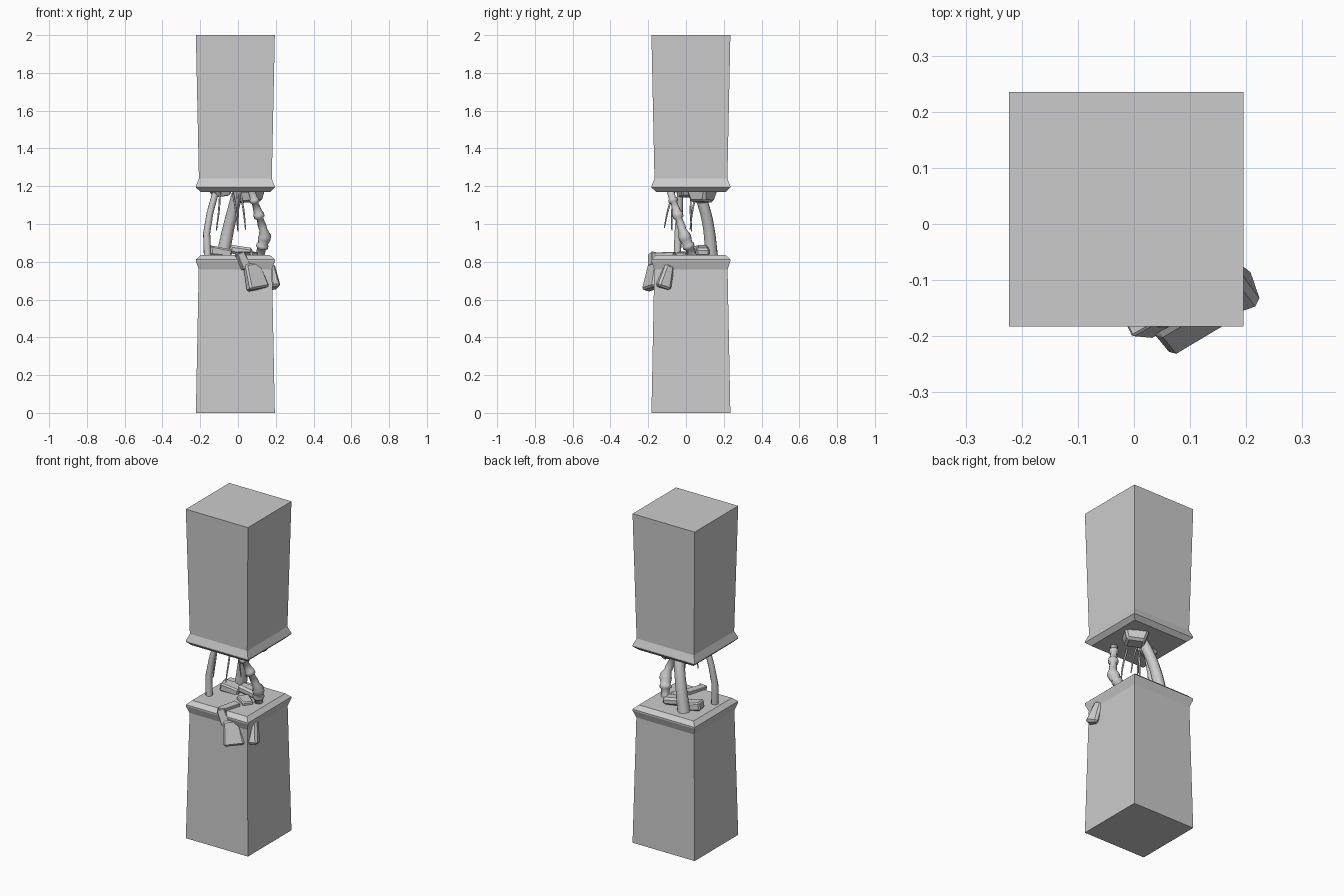
import bpy, bmesh
from mathutils import Vector

if "Cube" in bpy.data.objects:
    bpy.data.objects.remove(bpy.data.objects["Cube"])

CX, CY = -0.014, 0.026   # pillar axis


def make(name, bm):
    bmesh.ops.recalc_face_normals(bm, faces=bm.faces)
    me = bpy.data.meshes.new(name)
    bm.to_mesh(me)
    bm.free()
    ob = bpy.data.objects.new(name, me)
    bpy.context.collection.objects.link(ob)
    return ob


def loft(name, rings):
    """Skin a list of closed point rings and cap both ends."""
    bm = bmesh.new()
    vs = [[bm.verts.new(p) for p in r] for r in rings]
    n = len(vs[0])
    for a, b in zip(vs, vs[1:]):
        for i in range(n):
            j = (i + 1) % n
            bm.faces.new((a[i], a[j], b[j], b[i]))
    bm.faces.new(vs[0])
    bm.faces.new(vs[-1])
    return make(name, bm)


def pillar(name, profile):
    loft(name, [[(CX + sx * h, CY + sy * h, z) for sx, sy in
                 ((-1, -1), (1, -1), (1, 1), (-1, 1))] for h, z in profile])


def block(name, start, end, size0, size1, side, bevel=0.006):
    """Tapered block from start to end; sizes are (width along side, thickness)."""
    a, b = Vector(start), Vector(end)
    d = (b - a).normalized()
    s = Vector(side)
    s = (s - d * s.dot(d)).normalized()
    t = d.cross(s)
    rings = [[c + s * w * i / 2 + t * h * j / 2 for i, j in
              ((-1, -1), (1, -1), (1, 1), (-1, 1))]
             for c, (w, h) in ((a, size0), (b, size1))]
    ob = loft(name, rings)
    m = ob.modifiers.new("edge", 'BEVEL')
    m.width, m.segments = bevel, 1
    return ob


def tube(name, pts, radii, bezier=False):
    """Round tube through pts with a radius for each point."""
    cu = bpy.data.curves.new(name, 'CURVE')
    cu.dimensions = '3D'
    cu.bevel_depth, cu.bevel_resolution, cu.use_fill_caps = 1.0, 3, True
    if bezier:
        sp = cu.splines.new('BEZIER')
        sp.bezier_points.add(len(pts) - 1)
        sp.resolution_u = 5
        for p, co, r in zip(sp.bezier_points, pts, radii):
            p.co, p.radius = co, r
            p.handle_left_type = p.handle_right_type = 'AUTO'
    else:
        sp = cu.splines.new('POLY')
        sp.points.add(len(pts) - 1)
        for p, co, r in zip(sp.points, pts, radii):
            p.co, p.radius = (*co, 1), r
    ob = bpy.data.objects.new(name, cu)
    bpy.context.collection.objects.link(ob)
    return ob


# Two halves of the broken pillar
pillar("lower_pillar", [(.209, 0), (.194, .76), (.209, .803), (.209, .812), (.184, .835)])
pillar("upper_pillar", [(.184, 1.17), (.209, 1.193), (.209, 1.2), (.193, 1.24), (.209, 2)])

# Bent pipes between the halves
tube("thin_pipe", [(-.115, -.03, 1.18), (-.148, -.035, 1.06), (-.166, -.042, .95), (-.161, -.046, .83)],
     [.017, .018, .019, .02])
tube("thick_pipe", [(.0, .06, 1.18), (-.022, .095, 1.09), (-.05, .12, .98), (-.08, .135, .83)],
     [.028, .03, .031, .035], True)

# Jointed arm with ring collars
A, B, C = Vector((.07, -.085, 1.18)), Vector((.143, -.01, .94)), Vector((.115, .035, .83))
upper = [(0, .019), (.18, .02), (.2, .026), (.26, .026), (.28, .017), (.5, .024),
         (.53, .029), (.6, .029), (.63, .018), (.8, .023), (.88, .021), (1, .033)]
fore = [(.15, .034), (.4, .027), (.45, .032), (.58, .032), (.62, .024), (1, .023)]
tube("jointed_arm", [A.lerp(B, t) for t, r in upper] + [B.lerp(C, t) for t, r in fore],
     [r for t, r in upper + fore])

# Loose wires hanging from the upper half
for i, (p, q) in enumerate([((-.095, -.06, 1.18), (-.115, -.075, .965)),
                            ((-.005, -.06, 1.18), (-.002, -.115, .98)),
                            ((.01, .06, 1.18), (.04, .022, .97)),
                            ((-.03, .03, 1.18), (0, .03, .96))]):
    mid = Vector(p).lerp(Vector(q), .5) + Vector((.004, -.006, 0))
    tube(f"wire_{i}", [p, mid, q], [.005, .005, .003], True)

# Blocks under the upper half
block("upper_block", (.06, .085, 1.18), (.065, .085, 1.115), (.14, .12), (.10, .09), (1, -.6, 0), .012)
block("upper_plate", (-.09, .0, 1.18), (-.085, .0, 1.145), (.11, .09), (.07, .06), (1, .3, 0))

# Rubble on top of the lower half
block("left_rubble", (-.15, .06, .862), (-.04, .085, .845), (.07, .05), (.085, .04), (0, 1, 0), .008)
block("middle_rubble", (-.045, .085, .868), (.075, .09, .85), (.06, .045), (.075, .045), (0, 1, 0), .012)
block("flat_rubble", (.01, .03, .84), (.09, -.03, .84), (.07, .03), (.06, .025), (1, 1, 0))

# Strap over the front edge with hanging block, and block on the right side
block("front_strap", (.04, -.06, .842), (.005, -.18, .838), (.05, .02), (.045, .022), (1, 0, 0), .003)
block("strap_drop", (.008, -.178, .846), (.045, -.18, .765), (.045, .03), (.05, .03), (.87, .4, 0), .004)
block("front_hanging_block", (.07, -.165, .79), (.107, -.185, .655), (.09, .04), (.12, .055), (.87, .5, .1), .01)
block("right_hanging_block", (.175, -.085, .785), (.19, -.122, .66), (.05, .03), (.078, .06), (.35, -1, 0), .012)
